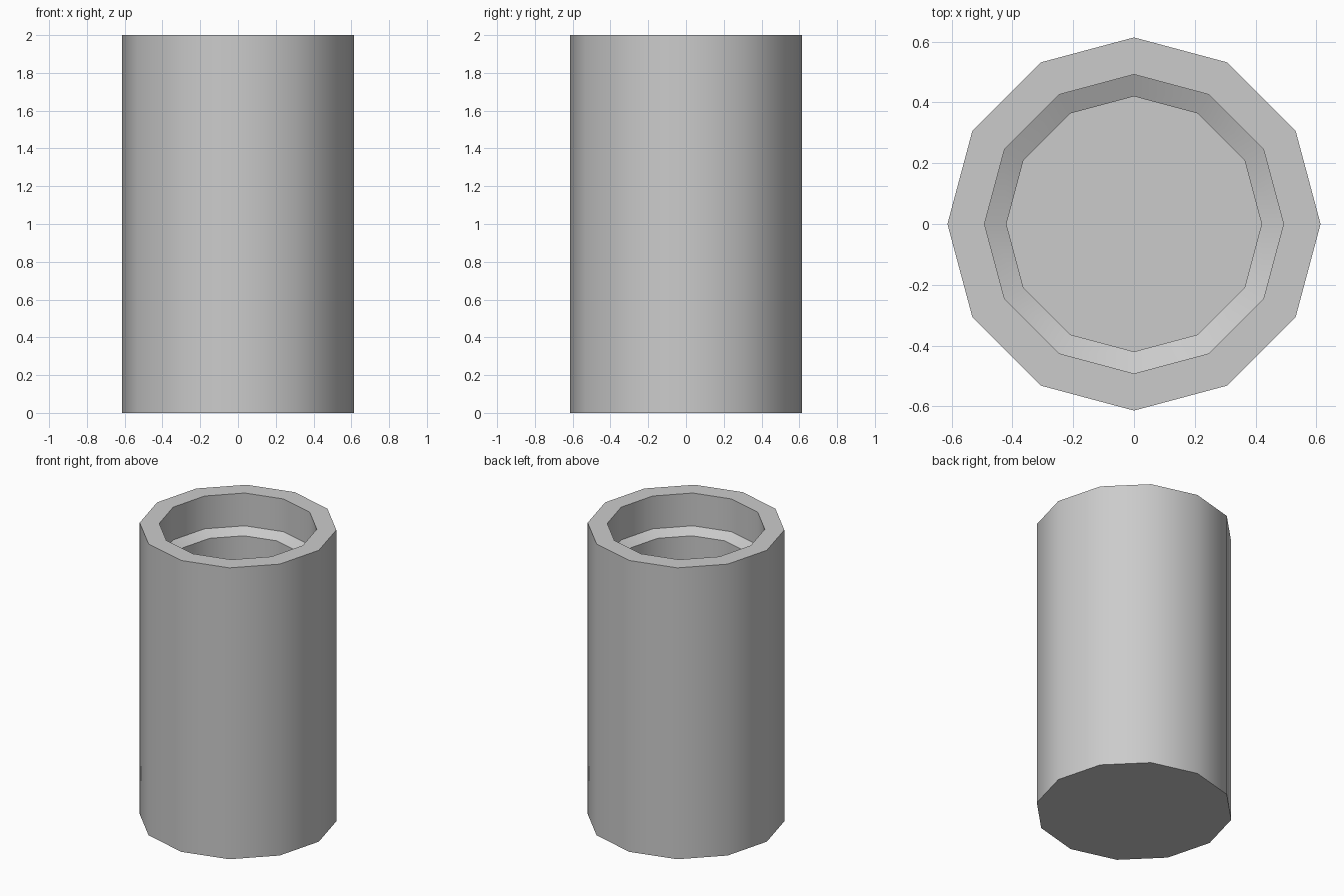
import bpy, bmesh, math

if "Cube" in bpy.data.objects:
    bpy.data.objects.remove(bpy.data.objects["Cube"])

SIDES = 12

# Cross-section (radius, z): outer wall, rim, upper bore, sloped ledge, lower bore
profile = [(0.614, 0.0), (0.614, 2.0), (0.492, 2.0),
           (0.492, 1.775), (0.42, 1.74), (0.42, 0.2)]

bm = bmesh.new()
rings = []
for r, z in profile:
    rings.append([bm.verts.new((r * math.cos(a), r * math.sin(a), z))
                  for a in (2 * math.pi * i / SIDES for i in range(SIDES))])

# Walls between neighbouring rings
for lo, hi in zip(rings, rings[1:]):
    for i in range(SIDES):
        j = (i + 1) % SIDES
        bm.faces.new((lo[i], lo[j], hi[j], hi[i]))

# Underside and inner floor
bm.faces.new(rings[0][::-1])
bm.faces.new(rings[-1])
bmesh.ops.recalc_face_normals(bm, faces=bm.faces)

mesh = bpy.data.meshes.new("hollow_cylinder")
bm.to_mesh(mesh)
bm.free()
body = bpy.data.objects.new("hollow_cylinder", mesh)
bpy.context.collection.objects.link(body)

# Smooth round walls, sharp rims
bpy.context.view_layer.objects.active = body
body.select_set(True)
bpy.ops.object.shade_smooth_by_angle(angle=math.radians(40))
